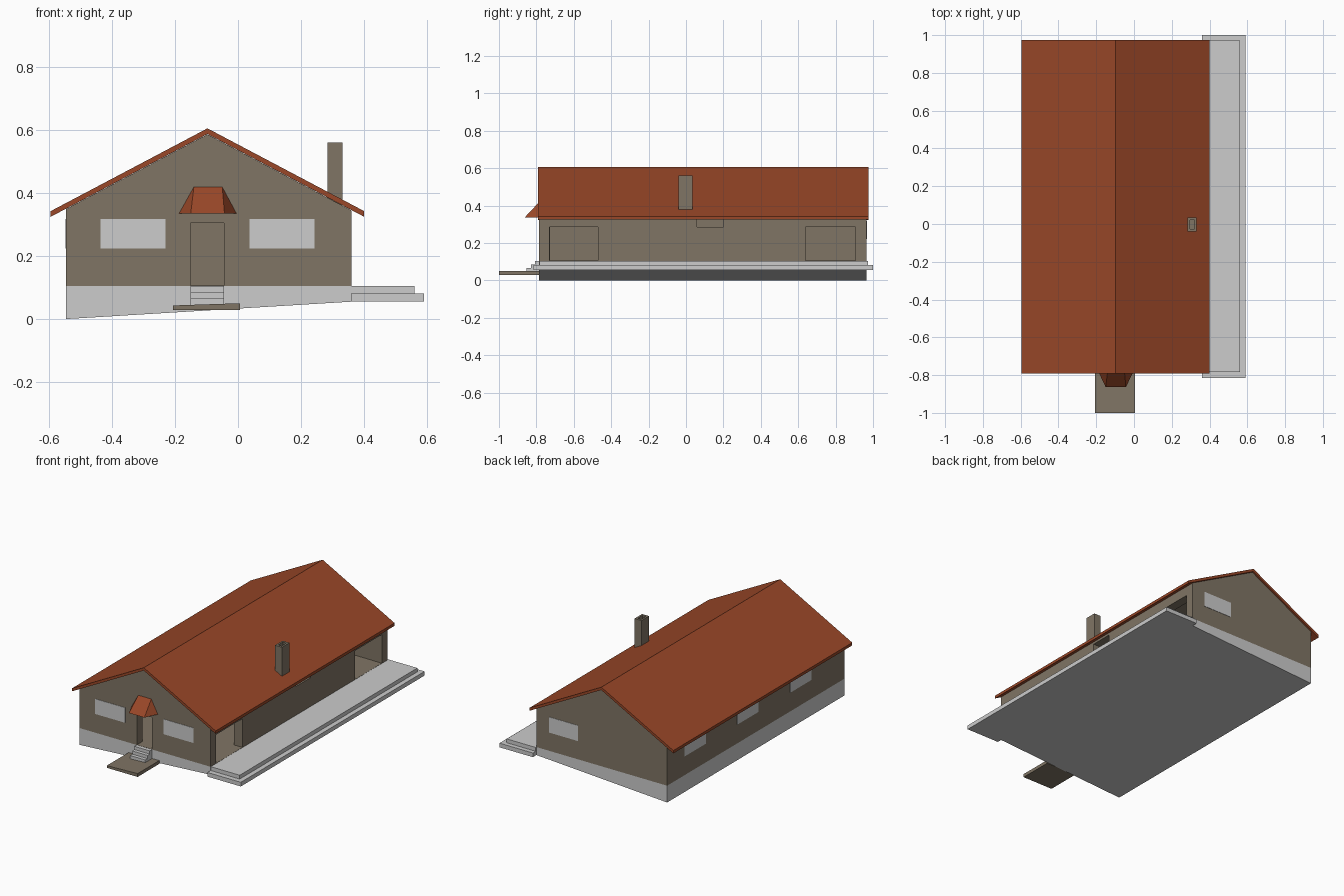
import bpy, bmesh

if "Cube" in bpy.data.objects:
    bpy.data.objects.remove(bpy.data.objects["Cube"])


def material(name, rgb):
    m = bpy.data.materials.new(name)
    m.diffuse_color = (*rgb, 1)
    m.use_nodes = True
    m.node_tree.nodes["Principled BSDF"].inputs["Base Color"].default_value = m.diffuse_color
    return m


WALL = material("taupe render", (0.216, 0.178, 0.130))
ROOF = material("terracotta", (0.319, 0.063, 0.021))
GREY = material("pale concrete", (0.604, 0.604, 0.604))


def mesh_object(name, bm, mat):
    bmesh.ops.recalc_face_normals(bm, faces=bm.faces)
    me = bpy.data.meshes.new(name)
    bm.to_mesh(me)
    bm.free()
    me.materials.append(mat)
    ob = bpy.data.objects.new(name, me)
    bpy.context.collection.objects.link(ob)
    return ob


def prism(name, profile, y0, y1, mat):
    """Extrude an x-z outline from y0 to y1."""
    bm = bmesh.new()
    face = bm.faces.new([bm.verts.new((x, y0, z)) for x, z in profile])
    ext = bmesh.ops.extrude_face_region(bm, geom=[face])
    verts = [v for v in ext["geom"] if isinstance(v, bmesh.types.BMVert)]
    bmesh.ops.translate(bm, verts=verts, vec=(0, y1 - y0, 0))
    return mesh_object(name, bm, mat)


def box(name, x0, x1, y0, y1, z0, z1, mat):
    return prism(name, [(x0, z0), (x1, z0), (x1, z1), (x0, z1)], y0, y1, mat)


def cut(target, cutter):
    mod = target.modifiers.new("cut", "BOOLEAN")
    mod.operation = "DIFFERENCE"
    mod.solver = "EXACT"
    mod.object = cutter
    bpy.context.view_layer.objects.active = target
    bpy.ops.object.modifier_apply(modifier=mod.name)
    bpy.data.objects.remove(cutter)


# Main dimensions
X0, X1, Y0, Y1 = -0.545, 0.36, -0.785, 0.965
BASE, RIDGE_X, RIDGE_Z = 0.105, -0.097, 0.605
SLOPE, T = 0.528, 0.057
FLOOR = BASE + 0.001


def roof_z(x, drop=0.0):
    return RIDGE_Z - drop - abs(x - RIDGE_X) * SLOPE


def gable(x0, x1, z0, drop):
    return [(x0, z0), (x1, z0), (x1, roof_z(x1, drop)),
            (RIDGE_X, RIDGE_Z - drop), (x0, roof_z(x0, drop))]


# Hollow walls with gables and open doorways
walls = prism("walls", gable(X0, X1, BASE, 0.019), Y0, Y1, WALL)
cut(walls, prism("cavity", gable(X0 + T, X1 - T, FLOOR, 0.04), Y0 + T, Y1 - T, WALL))
openings = [
    (-0.15, -0.045, Y0 - 0.1, Y0 + 0.1, FLOOR, 0.305),
    (X1 - 0.1, X1 + 0.1, -0.729, -0.47, FLOOR, 0.285),
    (X1 - 0.1, X1 + 0.1, 0.64, 0.907, FLOOR, 0.285),
    (X1 - 0.1, X1 + 0.1, 0.06, 0.20, 0.285, 0.33),
]
for o in openings:
    cut(walls, box("opening", *o, WALL))

# Window panes: front, back, left
P = 0.002
for i, (a, b) in enumerate([(-0.437, -0.23), (0.036, 0.243)]):
    box(f"front_window_{i}", a, b, Y0 - P, Y0 + P, 0.223, 0.317, GREY)
box("back_window", 0.07, 0.27, Y1 - P, Y1 + P, 0.22, 0.317, GREY)
for i, y in enumerate((-0.46, 0.063, 0.585)):
    box(f"left_window_{i}", X0 - P, X0 + P, y, y + 0.21, 0.223, 0.317, GREY)

# Roof slabs
L, R = -0.595, 0.40
prism("roof", [(L, roof_z(L)), (RIDGE_X, RIDGE_Z), (R, roof_z(R)),
               (R, roof_z(R, 0.018)), (RIDGE_X, RIDGE_Z - 0.018),
               (L, roof_z(L, 0.018))], -0.792, 0.975, ROOF)

# Chimney with open flue
chimney = box("chimney", 0.284, 0.332, -0.04, 0.034, 0.36, 0.56, WALL)
cut(chimney, box("flue", 0.296, 0.320, -0.026, 0.020, 0.48, 0.6, WALL))

# Foundation following the sloping ground
prism("foundation", [(X0, 0), (X1, 0.055), (X1, BASE), (X0, BASE)], Y0, Y1, GREY)

# Two-level terrace
box("terrace_lower", X1 - 0.001, 0.59, -0.815, 1.0, 0.055, 0.081, GREY)
box("terrace_upper", X1 - 0.001, 0.56, -0.783, 0.972, 0.081, BASE, GREY)

# Front steps and landing
for i in range(3):
    box(f"step_{i}", -0.15, -0.045, -0.808 - 0.022 * i, Y0 + 0.001,
        0.04, BASE - 0.02 * i, GREY)
prism("landing", [(-0.207, 0.029), (0.006, 0.029), (0.006, 0.050), (-0.207, 0.043)],
      -1.0, Y0, WALL)

# Door hood with three sloping sides
bm = bmesh.new()
hood = [(-0.187, Y0, 0.335), (-0.150, -0.864, 0.335), (-0.043, -0.864, 0.335),
        (-0.005, Y0, 0.335), (-0.050, Y0, 0.419), (-0.140, Y0, 0.419)]
v = [bm.verts.new(c) for c in hood]
for f in [(0, 1, 5), (1, 2, 4, 5), (2, 3, 4), (0, 3, 2, 1), (0, 5, 4, 3)]:
    bm.faces.new([v[i] for i in f])
mesh_object("door_hood", bm, ROOF)
